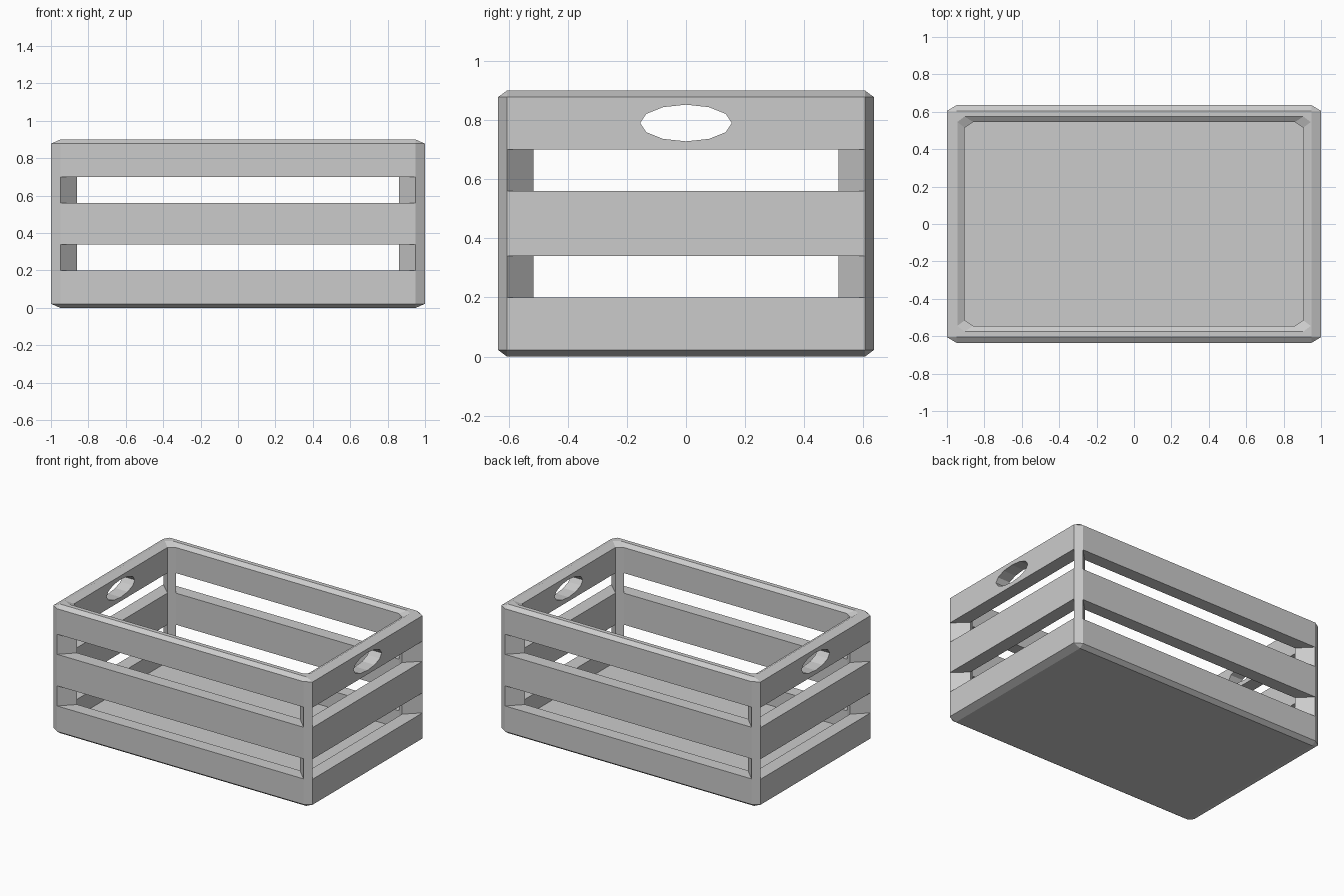
import bpy
import bmesh
from math import cos, sin, tau

cube = bpy.data.objects.get("Cube")
if cube:
    bpy.data.objects.remove(cube, do_unlink=True)

TOP, EDGE, FLOOR = 0.9, 0.022, 0.08
LEVELS = [0.2, 0.34, 0.56, 0.7, TOP - EDGE]   # board and gap heights
SLOTS = (1, 3)                                # bands that are open gaps

# One flat colour
wood = bpy.data.materials.new("grey_wood")
wood.use_nodes = True
grey = (0.6, 0.6, 0.6, 1)
wood.diffuse_color = grey
wood.node_tree.nodes["Principled BSDF"].inputs["Base Color"].default_value = grey


def octagon(x, y, cx, cy):
    """Rectangle outline with cut corners; even sides are walls, odd are corners."""
    return [(x, cy - y), (x, y - cy), (x - cx, y), (cx - x, y),
            (-x, y - cy), (-x, cy - y), (cx - x, -y), (x - cx, -y)]


def finish(name, bm):
    bmesh.ops.remove_doubles(bm, verts=bm.verts, dist=0.0001)
    bmesh.ops.recalc_face_normals(bm, faces=bm.faces)
    mesh = bpy.data.meshes.new(name)
    bm.to_mesh(mesh)
    bm.free()
    mesh.materials.append(wood)
    obj = bpy.data.objects.new(name, mesh)
    bpy.context.collection.objects.link(obj)
    return obj


outer = octagon(1, 0.635, 0.05, 0.03)
inner = octagon(0.905, 0.545, 0.045, 0.03)
rim = octagon(0.945, 0.575, 0.04, 0.03)
# Sharp-cornered flat face left by the outer chamfer, two entries per corner
flat = [(0.95 * sx, 0.605 * sy) for sx, sy in ((1, -1), (1, 1), (-1, 1), (-1, -1))]
flat = [flat[((i + 1) // 2) % 4] for i in range(8)]

bm = bmesh.new()


def face(*points):
    unique = list(dict.fromkeys(points))
    bm.faces.new([bm.verts.new(p) for p in unique])


def strip(a, za, b, zb, i):
    """Quad, or triangle at a sharp corner, joining side i of two outlines."""
    j = (i + 1) % 8
    face((*a[i], za), (*a[j], za), (*b[j], zb), (*b[i], zb))


# Slatted walls: corner posts run through, wall sides skip the gaps
for band, high in enumerate(LEVELS):
    for i in range(8):
        if band in SLOTS and i % 2 == 0:
            low = LEVELS[band - 1]
            strip(outer, low, inner, low, i)
            strip(outer, high, inner, high, i)
            for k in (i, (i + 1) % 8):
                face((*outer[k], low), (*outer[k], high),
                     (*inner[k], high), (*inner[k], low))
        else:
            strip(outer, LEVELS[band - 1] if band else EDGE, outer, high, i)
            strip(inner, LEVELS[band - 1] if band else FLOOR, inner, high, i)

# Chamfered rim and base
for i in range(8):
    strip(outer, EDGE, flat, 0, i)
    strip(outer, TOP - EDGE, flat, TOP, i)
    strip(flat, TOP, rim, TOP, i)
    strip(rim, TOP, inner, TOP - EDGE, i)
face(*[(x, y, 0) for x, y in flat])
face(*[(x, y, FLOOR) for x, y in inner])
crate = finish("slatted_crate", bm)

# Oval hand holes through both end walls
bm = bmesh.new()
ring = [(0.155 * cos(tau * k / 12), 0.79 + 0.062 * sin(tau * k / 12)) for k in range(12)]
for k in range(12):
    a, b = ring[k], ring[(k + 1) % 12]
    face((-1.2, *a), (-1.2, *b), (1.2, *b), (1.2, *a))
for x in (-1.2, 1.2):
    face(*[(x, *p) for p in ring])
cutter = finish("hand_hole_cutter", bm)
cutter.hide_render = True
cutter.hide_set(True)

cut = crate.modifiers.new("hand_holes", 'BOOLEAN')
cut.operation = 'DIFFERENCE'
cut.solver = 'EXACT'
cut.object = cutter
bpy.context.view_layer.objects.active = crate
crate.select_set(True)
bpy.ops.object.modifier_apply(modifier=cut.name)
bpy.data.objects.remove(cutter, do_unlink=True)
